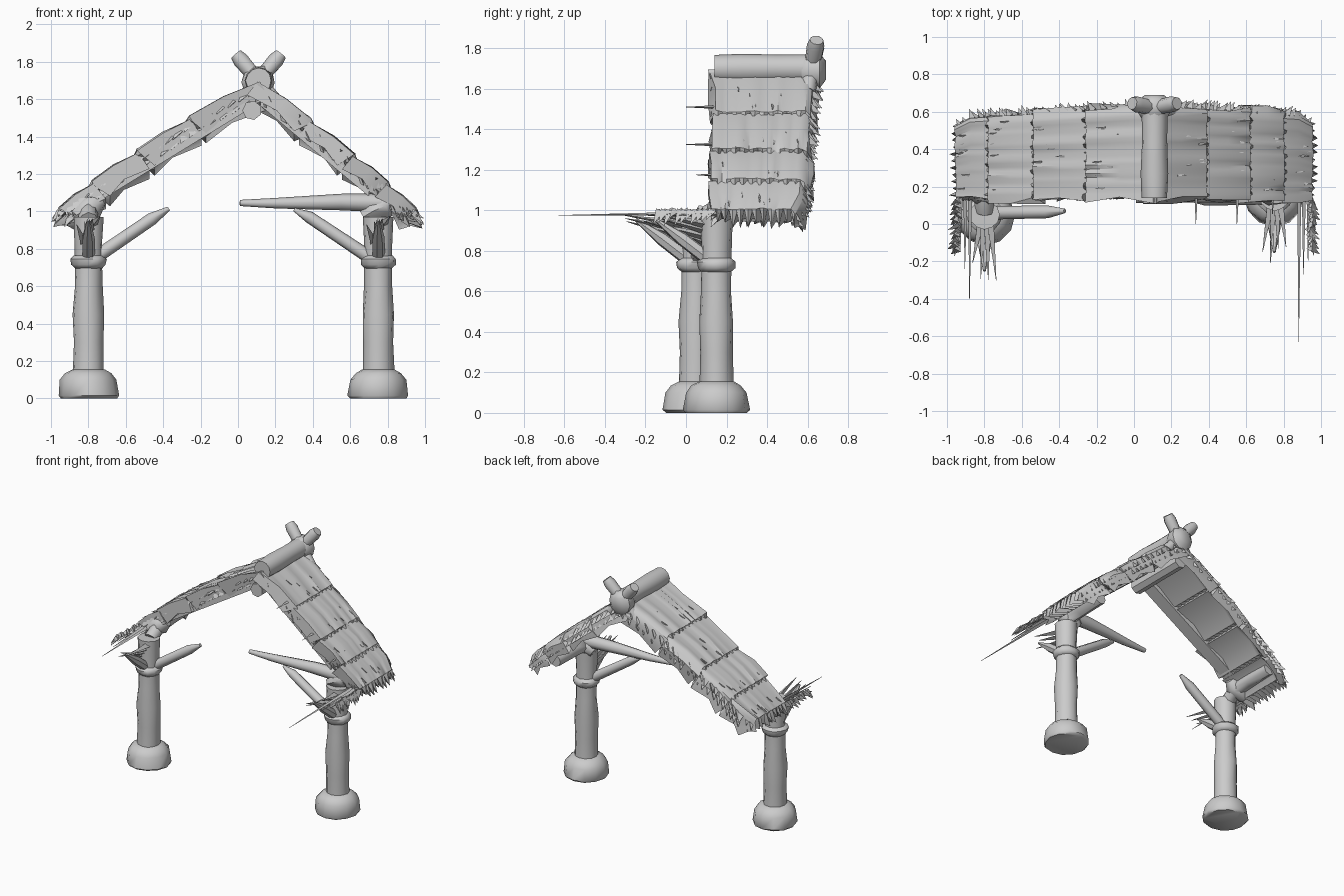
import bpy, bmesh, math, random
from mathutils import Vector

random.seed(4)
if "Cube" in bpy.data.objects:
    bpy.data.objects.remove(bpy.data.objects["Cube"], do_unlink=True)

mat = bpy.data.materials.new("weathered grey")
mat.use_nodes = True
GREY = (0.6, 0.6, 0.6, 1)
mat.diffuse_color = GREY
mat.node_tree.nodes["Principled BSDF"].inputs["Base Color"].default_value = GREY


def finish(name, bm, angle=50):
    bmesh.ops.recalc_face_normals(bm, faces=bm.faces)
    me = bpy.data.meshes.new(name)
    bm.to_mesh(me)
    bm.free()
    me.materials.append(mat)
    ob = bpy.data.objects.new(name, me)
    bpy.context.collection.objects.link(ob)
    bpy.ops.object.select_all(action='DESELECT')
    ob.select_set(True)
    bpy.context.view_layer.objects.active = ob
    bpy.ops.object.shade_smooth_by_angle(angle=math.radians(angle))


def skin(bm, rings):
    """Bridge rings of points into a closed skin."""
    vs = [[bm.verts.new(p) for p in ring] for ring in rings]
    for a, b in zip(vs, vs[1:]):
        n = len(a)
        for i in range(n):
            bm.faces.new((a[i], a[(i + 1) % n], b[(i + 1) % n], b[i]))
    bm.faces.new(vs[0])
    bm.faces.new(vs[-1])


def tube_into(bm, pts, radii, sides=9, wobble=0.0):
    pts = [Vector(p) for p in pts]
    rings = []
    for i, p in enumerate(pts):
        d = pts[min(i + 1, len(pts) - 1)] - pts[max(i - 1, 0)]
        q = d.to_track_quat('Z', 'Y')
        ring = []
        for k in range(sides):
            a = 2 * math.pi * k / sides
            r = radii[i] * (1 + random.uniform(-wobble, wobble))
            ring.append(p + q @ Vector((r * math.cos(a), r * math.sin(a), 0)))
        rings.append(ring)
    skin(bm, rings)


def tube(name, pts, radii, sides=9, wobble=0.0):
    bm = bmesh.new()
    tube_into(bm, pts, radii, sides, wobble)
    finish(name, bm)


def spike_into(bm, base, tip, r):
    tube_into(bm, (base, tip), (r, 0.0015), 3)


# Posts with swollen feet and rope collars
POSTS = {"right": (-0.80, 0.05), "left": (0.75, 0.15)}
FOOT = [(0.0, 0.15), (0.015, 0.162), (0.10, 0.150), (0.135, 0.122), (0.155, 0.085)]
SHAFT = [(0.12, 0.085), (0.30, 0.079), (0.45, 0.085), (0.60, 0.074), (0.80, 0.073), (0.97, 0.080)]
COLLAR = [(0.695, 0.072), (0.715, 0.092), (0.745, 0.096), (0.765, 0.074)]
for side, (x, y) in POSTS.items():
    for part, prof, wob in (("foot", FOOT, 0.03), ("post", SHAFT, 0.04), ("rope_collar", COLLAR, 0.03)):
        tube(f"{side}_{part}", [(x, y, z) for z, r in prof], [r for z, r in prof], 12, wob)
    # eave beam running back from the post, and its lashing
    tube(f"{side}_eave_beam", [(x, y + 0.02, 0.95), (x, 0.17, 1.01), (x, 0.32, 1.02), (x, 0.53, 1.02)],
         (0.05, 0.052, 0.05, 0.045), 8, 0.06)
    tube(f"{side}_lashing", [(x - 0.08, 0.17, 0.97), (x - 0.03, 0.17, 1.0), (x + 0.03, 0.17, 1.03), (x + 0.07, 0.18, 1.06)],
         (0.04, 0.065, 0.065, 0.035), 8, 0.12)
    # splintered front brace
    bm = bmesh.new()
    tube_into(bm, [(x, y - 0.04, 0.76), (x, y - 0.17, 0.86), (x, y - 0.30, 0.955)], (0.036, 0.034, 0.008), 7)
    for k in range(4):
        dx = -0.045 + 0.03 * k
        spike_into(bm, (x + dx * 0.6, y - 0.05, 0.84 + 0.03 * k),
                   (x + dx * 1.4, y - random.uniform(0.2, 0.36), 0.93 + 0.015 * k), 0.024)
    finish(f"{side}_splintered_brace", bm)

# Side braces and broken tie beam
tube("right_brace", [(-0.76, 0.06, 0.755), (-0.46, 0.065, 0.96), (-0.37, 0.07, 1.015)], (0.036, 0.034, 0.012), 8)
tube("left_brace", [(0.71, 0.14, 0.75), (0.38, 0.13, 0.97), (0.30, 0.13, 1.01)], (0.036, 0.032, 0.010), 8)
tube("broken_tie_beam", [(0.78, 0.17, 1.045), (0.55, 0.16, 1.05), (0.2, 0.14, 1.043), (0.01, 0.13, 1.045)],
     (0.05, 0.045, 0.028, 0.016), 8, 0.04)

# Ridge poles
RX = 0.11
tube("ridge_pole", [(RX, y, 1.70) for y in (0.14, 0.27, 0.45, 0.63)], (0.068, 0.074, 0.068, 0.07), 12, 0.03)
tube("under_ridge_pole", [(0.075, y, 1.54) for y in (0.12, 0.35, 0.60)], (0.052, 0.05, 0.05), 7)
tube("ridge_lashing", [(RX, y, 1.69) for y in (0.57, 0.60, 0.66, 0.69)], (0.07, 0.09, 0.09, 0.05), 10, 0.05)
for name, s in (("crossed_pole_a", 1), ("crossed_pole_b", -1)):
    tube(name, [(RX - s * 0.10, 0.60, 1.58), (RX, 0.62, 1.70), (RX + s * 0.095, 0.64, 1.81), (RX + s * 0.12, 0.645, 1.84)],
         (0.04, 0.038, 0.044, 0.034), 9)

# Flat rafters along the open front edge
for name, a, b in (("left_rafter", (0.12, 1.585), (0.70, 1.10)), ("right_rafter", (0.05, 1.56), (-0.78, 1.05))):
    bm = bmesh.new()
    skin(bm, [[(x, 0.14, z - 0.02), (x, 0.24, z - 0.02), (x, 0.24, z + 0.03), (x, 0.14, z + 0.03)]
              for x, z in (a, b)])
    finish(name, bm)


# Overlapping thatch courses
def back_edge(x):
    return 0.655 - 0.07 * abs(x - RX) - (0.04 if abs(x) > 0.9 else 0)


def course(name, upper, lower, front, thick, hang, cols=22):
    """One thatch course with a ragged lower rim and drooping back edge."""
    p, q = Vector((upper[0], 0, upper[1])), Vector((lower[0], 0, lower[1]))
    d = (q - p).normalized()
    n = Vector((-d.z, 0, d.x))
    if n.z < 0:
        n = -n
    rings = []
    for j in range(cols + 1):
        t = j / cols
        jag = random.uniform(0.035, 0.065) if j % 2 else random.uniform(-0.02, 0.01)
        bump = random.uniform(-0.008, 0.008)
        droop = {cols: -0.055, cols - 1: -0.02}.get(j, 0)
        sec = [p + n * 0.005, (p + q) / 2 + n * (0.022 + bump), q + n * (0.018 + bump),
               q + d * jag - n * 0.008 - Vector((0, 0, jag * hang)), q - d * 0.035 - n * thick,
               (p + q) / 2 - n * (thick - 0.03), p - n * thick]
        ring = []
        for v in sec:
            y = front + (back_edge(v.x) - front) * t
            if j in (0, cols):
                y += random.uniform(-0.03, 0.02)
            ring.append((max(-1, min(1, v.x)), y, v.z + droop))
        rings.append(ring)
    bm = bmesh.new()
    skin(bm, rings)
    # loose straw on the front and back edges
    for k in range(6):
        c = p.lerp(q, (k + 0.5) / 6)
        for y, out in ((back_edge(c.x) - 0.03, 1), (front + 0.02, -1)):
            for off in (-0.02, -0.06):
                base = c + n * off + Vector((0, y, 0))
                reach = random.uniform(0.035, 0.06) if out > 0 else random.uniform(0.01, 0.035)
                tip = base + d * random.uniform(0.02, 0.05) + Vector((0, out * reach, -0.02))
                tip.x = max(-0.99, min(0.99, tip.x))
                spike_into(bm, base, tip, 0.026)
    # short tufts lying on the slope
    for k in range(6):
        y = random.uniform(front + 0.04, back_edge(q.x) - 0.04)
        base = p.lerp(q, random.uniform(0.4, 0.85)) + n * 0.012 + Vector((0, y, 0))
        tip = base + d * 0.05 + n * 0.014
        tip.x = max(-0.99, min(0.99, tip.x))
        spike_into(bm, base, tip, 0.010)
    finish(name, bm, 40)


SLOPES = {"left": ([(0.10, 1.69), (0.38, 1.475), (0.61, 1.29), (0.79, 1.14), (0.945, 0.995)], 0.085),
          "right": ([(0.12, 1.69), (-0.25, 1.49), (-0.53, 1.31), (-0.77, 1.145), (-0.945, 1.0)], 0.10)}
for side, (pts, thick) in SLOPES.items():
    for i in range(4):
        course(f"{side}_thatch_course_{i + 1}", pts[i], pts[i + 1], 0.135, thick, 0.6 if i == 3 else 0)

# Torn eave fringe reaching forward past the thatch
for side, s, reaches in (("left", 1, (-0.63, -0.27, -0.20)), ("right", -1, (-0.41, -0.24, -0.15))):
    bm = bmesh.new()
    for k in range(11):
        y = 0.13 - 0.026 * k
        x = s * random.uniform(0.93, 0.95)
        spike_into(bm, (x, y, 0.995), (s * random.uniform(0.97, 0.999), y - 0.03, random.uniform(0.925, 0.97)), 0.024)
        spike_into(bm, (x, y + 0.03, 0.985), (x + s * 0.02, y - 0.04, 0.975), 0.016)
    for k, r in enumerate(reaches):
        x = s * (0.88 + 0.025 * k)
        spike_into(bm, (x, 0.14, 0.985), (x, r, 0.975), 0.014)
    finish(f"{side}_eave_fringe", bm)

# Long loose straws at the front of the slope
bm = bmesh.new()
for x, z, y in ((0.33, 1.51, 0.0), (0.55, 1.325, 0.0), (0.74, 1.175, 0.05)):
    spike_into(bm, (x, 0.20, z), (x, y, z), 0.014)
finish("loose_straws", bm)
